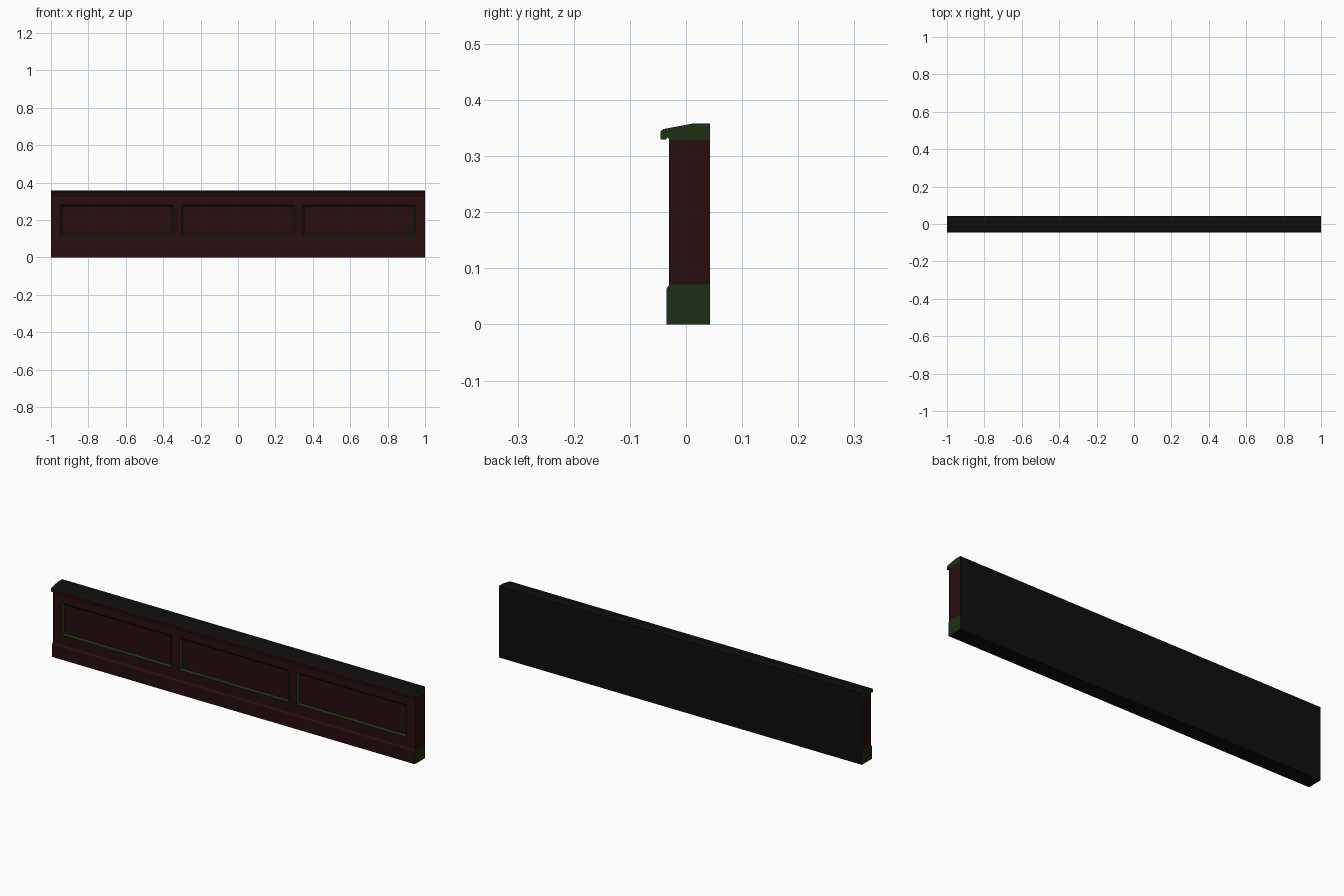
import bpy, bmesh

if "Cube" in bpy.data.objects:
    bpy.data.objects.remove(bpy.data.objects["Cube"])


def material(name, rgb):
    m = bpy.data.materials.new(name)
    m.diffuse_color = (*rgb, 1)
    m.use_nodes = True
    m.node_tree.nodes["Principled BSDF"].inputs["Base Color"].default_value = m.diffuse_color
    return m


MATS = [material("dark_red_wood", (0.020, 0.004, 0.005)),
        material("dark_green_trim", (0.012, 0.028, 0.006)),
        material("black_back", (0.004, 0.004, 0.004))]
BACK = 0.043


def finish(name, bm, green_ends, green_faces=()):
    bmesh.ops.recalc_face_normals(bm, faces=bm.faces)
    for f in bm.faces:
        n = f.normal
        if n.y > 0.9 or abs(n.z) > 0.95:
            f.material_index = 2
        elif green_ends and abs(n.x) > 0.9:
            f.material_index = 1
    for f in green_faces:
        f.material_index = 1
    me = bpy.data.meshes.new(name)
    bm.to_mesh(me)
    bm.free()
    for m in MATS:
        me.materials.append(m)
    ob = bpy.data.objects.new(name, me)
    bpy.context.collection.objects.link(ob)
    return ob


def moulding(name, profile):
    # (y, z) profile swept along the full length
    bm = bmesh.new()
    face = bm.faces.new([bm.verts.new((-1, y, z)) for y, z in profile])
    new = bmesh.ops.extrude_face_region(bm, geom=[face])["geom"]
    bmesh.ops.translate(bm, vec=(2, 0, 0),
                        verts=[v for v in new if isinstance(v, bmesh.types.BMVert)])
    return finish(name, bm, True)


# skirting board with chamfered top edge
moulding("skirting", [(BACK, 0), (-0.035, 0), (-0.035, 0.063),
                      (-0.030, 0.071), (BACK, 0.071)])

# sloping cap rail with an overhanging nose and drip notch
moulding("cap_rail", [(BACK, 0.329), (-0.030, 0.329), (-0.032, 0.334),
                      (-0.036, 0.330), (-0.045, 0.330), (-0.045, 0.344),
                      (-0.041, 0.348), (0.012, 0.358), (BACK, 0.358)])

# panelled body: grid of rails and stiles with three recessed panels
bm = bmesh.new()
xs = [-1, -0.95, -0.345, -0.302, 0.302, 0.345, 0.95, 1]
zs = [0.071, 0.120, 0.280, 0.329]
grid = [[bm.verts.new((x, -0.03, z)) for x in xs] for z in zs]
panels = []
for j in range(3):
    for i in range(7):
        f = bm.faces.new((grid[j][i], grid[j][i + 1], grid[j + 1][i + 1], grid[j + 1][i]))
        if j == 1 and i % 2:
            panels.append(f)

# side, top and bottom walls, then the back
rim = [e for e in bm.edges if e.is_boundary]
ext = bmesh.ops.extrude_edge_only(bm, edges=rim)["geom"]
for v in ext:
    if isinstance(v, bmesh.types.BMVert):
        v.co.y = BACK
bmesh.ops.holes_fill(bm, edges=[e for e in bm.edges if e.is_boundary], sides=0)

# sloped panel surrounds
bm.normal_update()
frames = bmesh.ops.inset_individual(bm, faces=panels, thickness=0.012)["faces"]
for f in panels:
    for v in f.verts:
        v.co.y = -0.021
finish("panelled_body", bm, False, frames)
